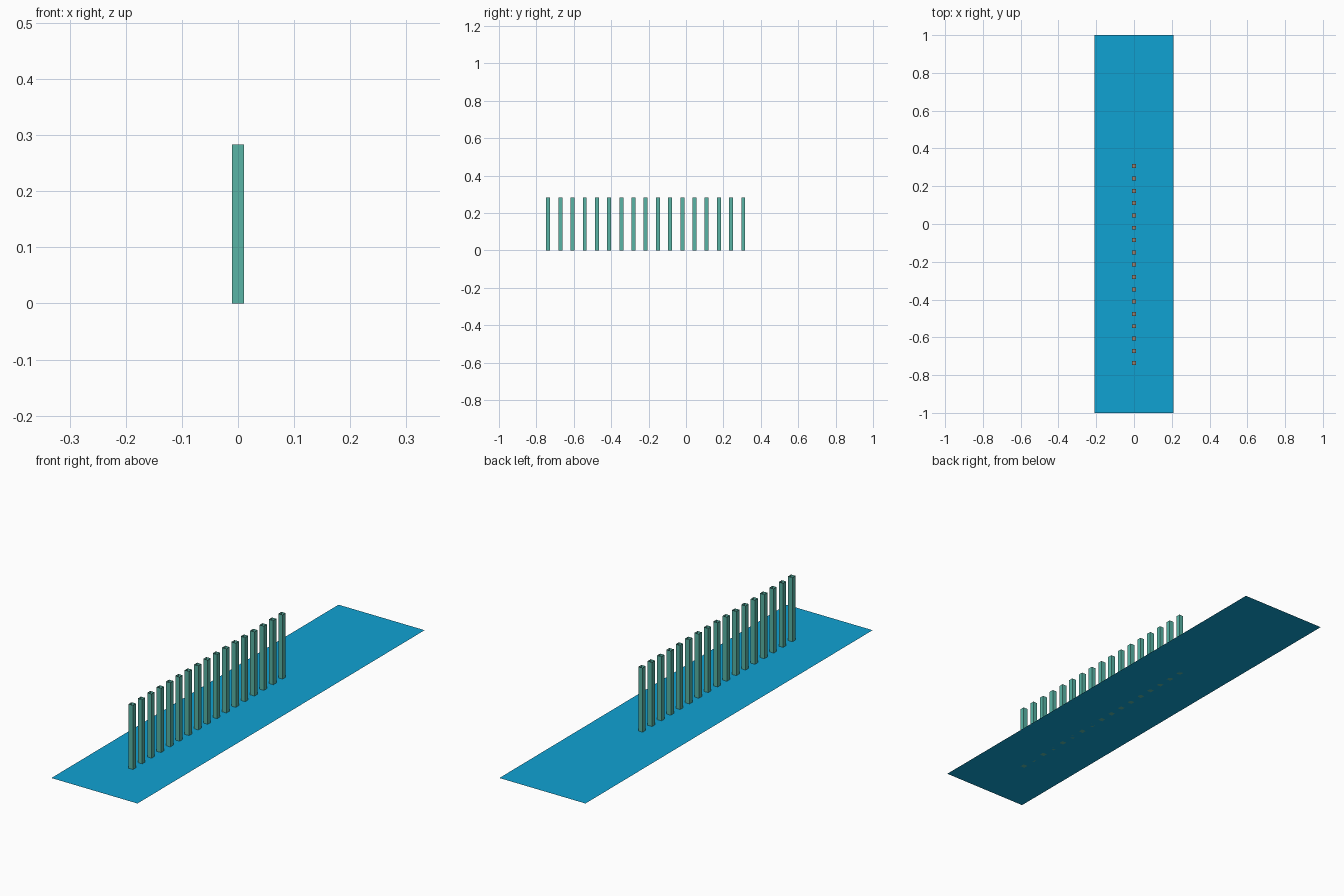
import bpy, bmesh

if "Cube" in bpy.data.objects:
    bpy.data.objects.remove(bpy.data.objects["Cube"])

def material(name, rgb):
    m = bpy.data.materials.new(name)
    m.diffuse_color = (*rgb, 1)
    m.use_nodes = True
    m.node_tree.nodes["Principled BSDF"].inputs["Base Color"].default_value = m.diffuse_color
    return m

blue = material("water blue", (0.005, 0.36, 0.65))
teal = material("post teal", (0.10, 0.46, 0.38))
brown = material("inset brown", (0.33, 0.23, 0.17))

WIDTH, HEIGHT, INSET_Z = 0.021, 0.283, 0.26
COUNT, FIRST_Y, STEP = 17, -0.737, 0.0652

# flat base sheet
bpy.ops.mesh.primitive_plane_add(size=1)
base = bpy.context.object
base.name = "base_sheet"
base.data.transform(base.matrix_world)
base.scale = (0.42, 2, 1)
base.data.materials.append(blue)

# square post: open top with a recessed flat inset
bm = bmesh.new()
bmesh.ops.create_cube(bm, size=1)
for v in bm.verts:
    v.co.x *= WIDTH
    v.co.y *= WIDTH
    v.co.z = (v.co.z + 0.5) * HEIGHT
bm.normal_update()
top = [f for f in bm.faces if f.normal.z > 0.9]
bmesh.ops.delete(bm, geom=top, context='FACES_ONLY')
h = WIDTH / 2
inset = bm.faces.new([bm.verts.new((x, y, INSET_Z))
                      for x, y in ((-h, -h), (h, -h), (h, h), (-h, h))])
inset.material_index = 1
mesh = bpy.data.meshes.new("post")
bm.to_mesh(mesh)
bm.free()
mesh.materials.append(teal)
mesh.materials.append(brown)

# row of posts
for i in range(COUNT):
    post = bpy.data.objects.new(f"post_{i + 1}", mesh)
    post.location.y = FIRST_Y + i * STEP
    bpy.context.collection.objects.link(post)
